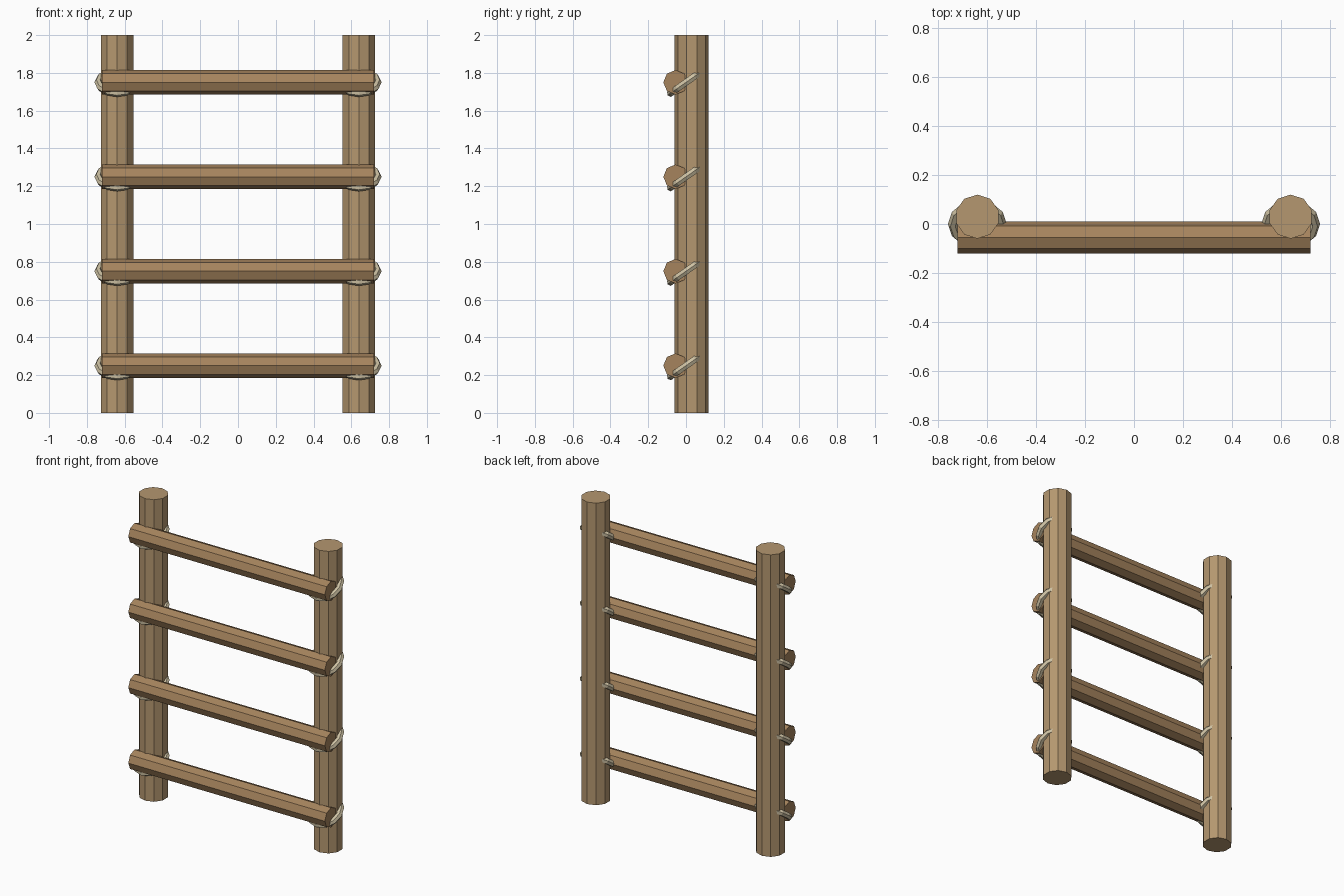
import bpy
from math import radians

if "Cube" in bpy.data.objects:
    bpy.data.objects.remove(bpy.data.objects["Cube"])


def make_material(name, color):
    mat = bpy.data.materials.new(name)
    mat.diffuse_color = (*color, 1)
    mat.use_nodes = True
    mat.node_tree.nodes["Principled BSDF"].inputs["Base Color"].default_value = mat.diffuse_color
    return mat


POLE = make_material("pole_wood", (0.46, 0.31, 0.16))
RUNG = make_material("rung_wood", (0.38, 0.23, 0.11))
ROPE = make_material("rope_fibre", (0.62, 0.54, 0.37))


def finish(name, mat):
    obj = bpy.context.object
    obj.name = name
    obj.data.materials.append(mat)


def log(name, sides, radius, length, loc, rot, mat):
    bpy.ops.mesh.primitive_cylinder_add(vertices=sides, radius=radius, depth=length,
                                        location=loc, rotation=rot)
    finish(name, mat)


sides = (("left", -0.64), ("right", 0.64))

# Upright poles
for side, x in sides:
    log(f"{side}_pole", 10, 0.09, 2.0, (x, 0.03, 1.0), (0, 0, 0), POLE)

for i in range(4):
    z = 0.25 + 0.5 * i
    # Rung in front of the poles
    log(f"rung_{i + 1}", 8, 0.065, 1.44, (0, -0.055, z), (0, radians(90), 0), RUNG)
    # Tilted rope lashings tying the rung to each pole
    for side, x in sides:
        bpy.ops.mesh.primitive_torus_add(major_segments=12, minor_segments=6,
                                         major_radius=0.10, minor_radius=0.02,
                                         location=(x, 0, z), rotation=(radians(35), 0, 0))
        finish(f"{side}_rope_{i + 1}", ROPE)
